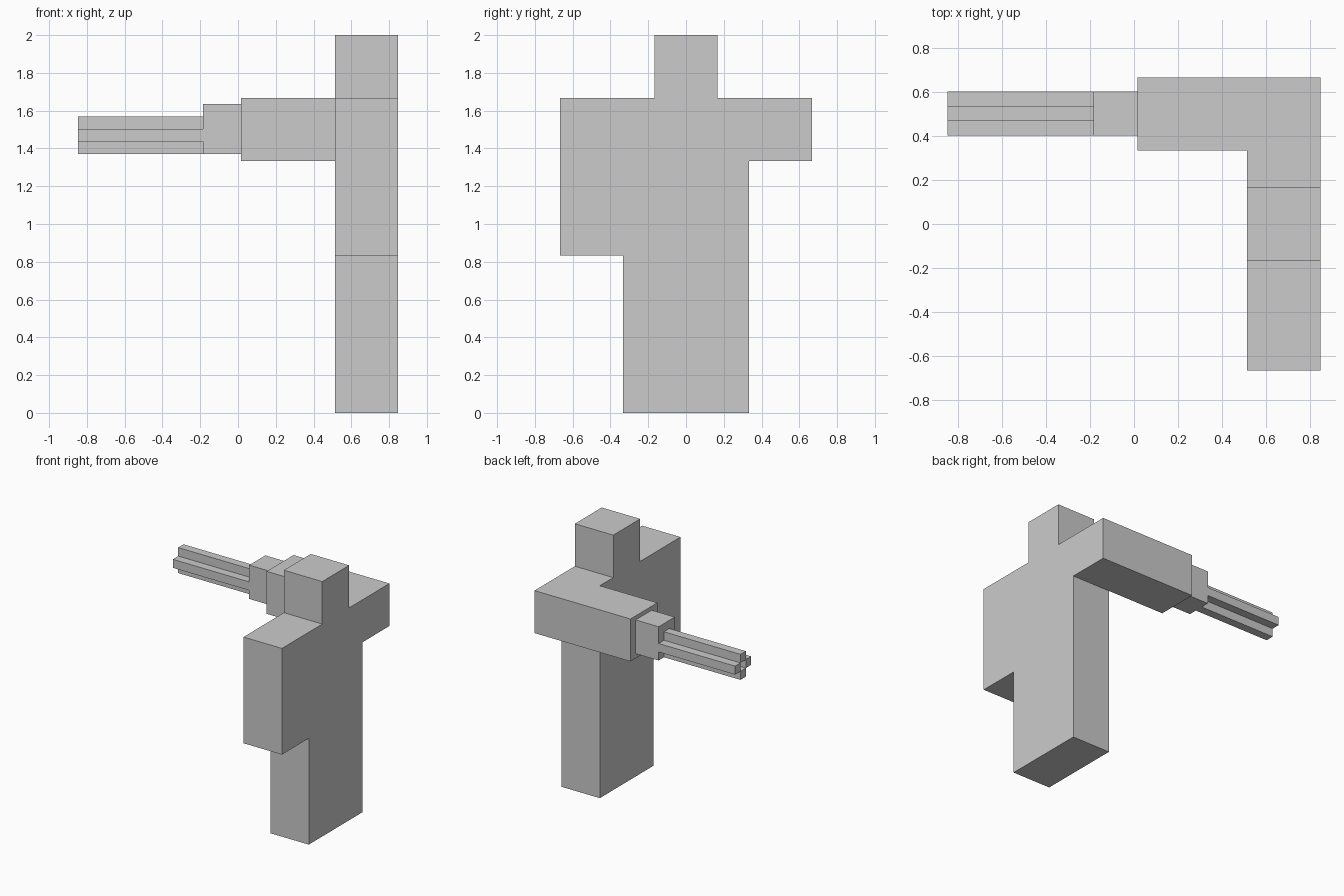
import bpy, bmesh
from mathutils import Vector

if "Cube" in bpy.data.objects:
    bpy.data.objects.remove(bpy.data.objects["Cube"])

U = 1 / 6                        # figure module
BACK, FRONT = 0.848, 0.848 - 2 * U
HAND, MUZZLE, BREECH = 0.015, -0.848, -0.185


def finish(bm, name):
    bmesh.ops.recalc_face_normals(bm, faces=bm.faces[:])
    mesh = bpy.data.meshes.new(name)
    bm.to_mesh(mesh)
    bm.free()
    obj = bpy.data.objects.new(name, mesh)
    bpy.context.collection.objects.link(obj)
    return obj


def box(name, lo, hi):
    lo, hi = Vector(lo), Vector(hi)
    bm = bmesh.new()
    bmesh.ops.create_cube(bm, size=1)
    for v in bm.verts:
        v.co = (lo + hi) / 2 + v.co * (hi - lo)
    return finish(bm, name)


def push(bm, faces, dx):
    new = bmesh.ops.extrude_face_region(bm, geom=faces)["geom"]
    verts = [g for g in new if isinstance(g, bmesh.types.BMVert)]
    bmesh.ops.translate(bm, verts=verts, vec=(dx, 0, 0))


# Figure: fused silhouette (in modules, y/z) with one arm reaching forward
outline = [(-2, 0), (2, 0), (2, 8), (2, 10), (1, 10), (1, 12), (-1, 12),
           (-1, 10), (-4, 10), (-4, 5), (-2, 5)]
bm = bmesh.new()
v = [bm.verts.new((FRONT, y * U, z * U)) for y, z in outline]
bm.faces.new(v)
shoulder = [bm.verts.new((FRONT, 4 * U, z * U)) for z in (8, 10)]
bm.faces.new((v[2], shoulder[0], shoulder[1], v[3]))
push(bm, bm.faces[:], BACK - FRONT)
arm = [f for f in bm.faces
       if all(abs(w.co.x - FRONT) < 1e-4 and w.co.y > 1.9 * U for w in f.verts)]
push(bm, arm, HAND - FRONT)
bmesh.ops.dissolve_limit(bm, angle_limit=0.01, verts=bm.verts[:], edges=bm.edges[:])
finish(bm, "figure_body")

# Hand-held device: housing block and four barrels around a hollow centre
CY, CZ, B = 0.503, 1.47, 0.2 / 3
box("barrel_housing", (BREECH, CY - 1.5 * B, CZ - 1.5 * B),
    (HAND, CY + 1.5 * B, 1.635))
for name, dy, dz in (("top", 0, 1), ("bottom", 0, -1), ("left", 1, 0), ("right", -1, 0)):
    y, z = CY + dy * B, CZ + dz * B
    box("barrel_" + name, (MUZZLE, y - B / 2, z - B / 2), (BREECH, y + B / 2, z + B / 2))
